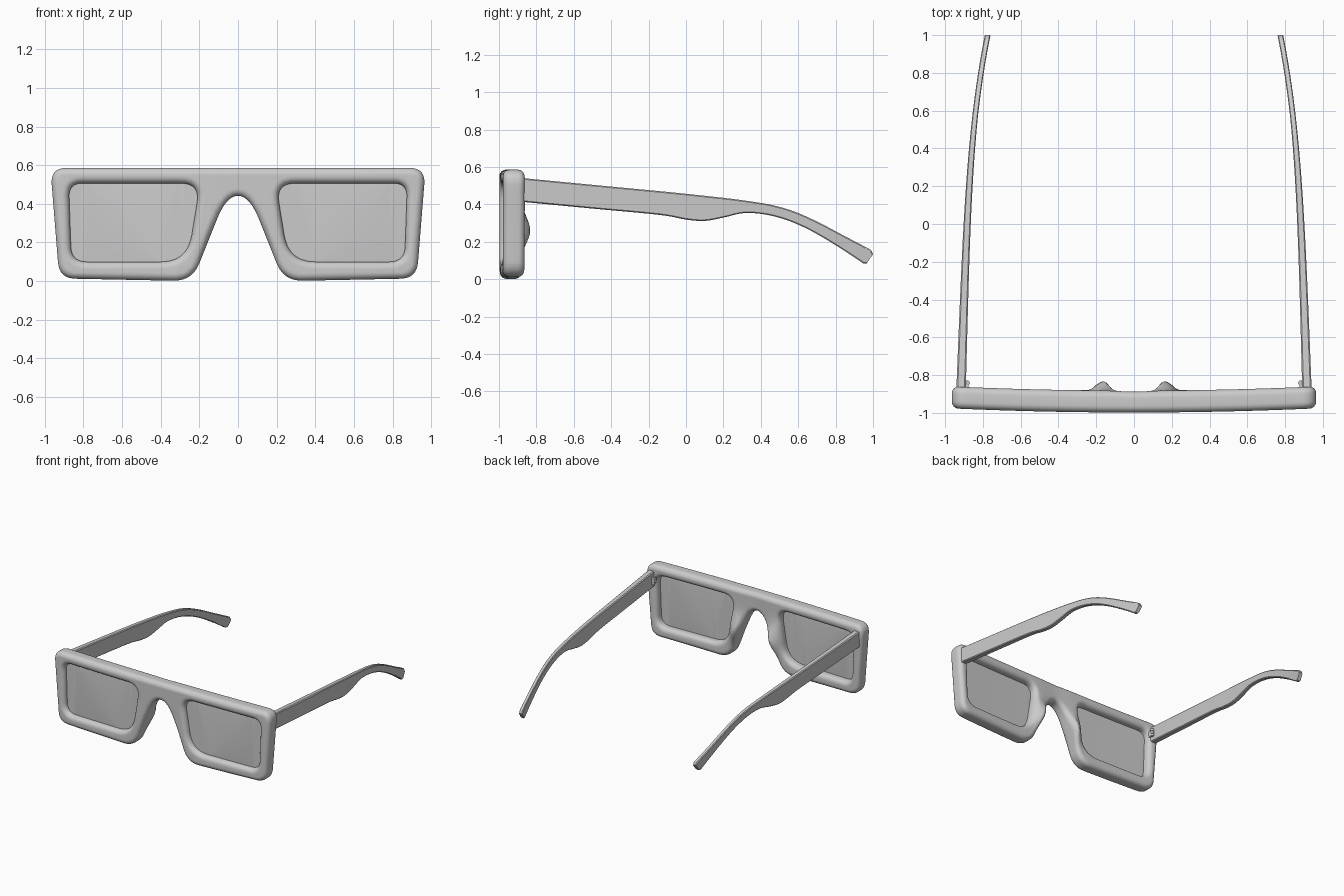
import bpy, bmesh, math
from mathutils import Vector

if "Cube" in bpy.data.objects:
    bpy.data.objects.remove(bpy.data.objects["Cube"])

FRONT, BACK = -0.998, -0.882


def finish(bm, name, angle=30):
    bmesh.ops.recalc_face_normals(bm, faces=bm.faces[:])
    me = bpy.data.meshes.new(name)
    bm.to_mesh(me)
    bm.free()
    ob = bpy.data.objects.new(name, me)
    bpy.context.collection.objects.link(ob)
    bpy.ops.object.select_all(action='DESELECT')
    ob.select_set(True)
    bpy.context.view_layer.objects.active = ob
    bpy.ops.object.shade_smooth_by_angle(angle=math.radians(angle))
    return ob


def rounded(pts, n=10):
    """Polygon of (x, z, corner size) -> smooth closed loop."""
    out = []
    for i, (x, z, d) in enumerate(pts):
        p = Vector((x, z))
        ends = []
        for q in (pts[i - 1], pts[(i + 1) % len(pts)]):
            e = Vector(q[:2]) - p
            ends.append(p + e.normalized() * min(d, e.length * 0.49))
        a, b = ends
        for k in range(n + 1):
            t = k / n
            out.append(a * (1 - t) ** 2 + p * 2 * t * (1 - t) + b * t * t)
    return out


def offset(loop, d):
    """Move a counter-clockwise loop inwards by d."""
    out = []
    for i, p in enumerate(loop):
        e1 = (p - loop[i - 1]).normalized()
        e2 = (loop[(i + 1) % len(loop)] - p).normalized()
        n1, n2 = Vector((-e1.y, e1.x)), Vector((-e2.y, e2.x))
        m = (n1 + n2).normalized()
        out.append(p + m * (d / max(0.3, m.dot(n1))))
    return out


def slab(name, loops, y0, y1, r, nose=False):
    """Rounded-edge plate from outlines (loop, +1 outer / -1 hole), gently wrapped."""
    bm = bmesh.new()
    seg = 6
    prof = [(r * (1 - math.sin(a)), r * (1 - math.cos(a)))
            for a in (math.pi / 2 * (1 - k / seg) for k in range(seg + 1))]
    prof = [(r * (1 - math.sin(k / seg * math.pi / 2)),
             r * (1 - math.cos(k / seg * math.pi / 2))) for k in range(seg + 1)]
    stations = [(i, y0 + h) for i, h in prof] + [(i, y1 - h) for i, h in reversed(prof)]
    caps = [[], []]
    for loop, sign in loops:
        rings = [[bm.verts.new((p.x, y, p.y)) for p in offset(loop, sign * i)]
                 for i, y in stations]
        n = len(loop)
        for a, b in zip(rings, rings[1:]):
            for k in range(n):
                j = (k + 1) % n
                bm.faces.new((a[k], a[j], b[j], b[k]))
        for cap, ring in zip(caps, (rings[0], rings[-1])):
            cap += [bm.edges.get((ring[k], ring[(k + 1) % n])) for k in range(n)]
    for cap in caps:
        bmesh.ops.triangle_fill(bm, use_beauty=True, edges=cap, normal=(0, 1, 0))
    # slice finely so the plate can bend
    cuts = [(Vector((k * 0.03, 0, 0)), Vector((1, 0, 0))) for k in range(-32, 33)]
    if nose:
        cuts += [(Vector((0, 0, k * 0.04)), Vector((0, 0, 1))) for k in range(1, 15)]
    for co, no in cuts:
        bmesh.ops.bisect_plane(bm, geom=bm.verts[:] + bm.edges[:] + bm.faces[:],
                               dist=1e-5, plane_co=co, plane_no=no)
    for v in bm.verts:
        x, y, z = v.co
        v.co.y += 0.022 * (x / 0.965) ** 2
        if nose:  # nose pads swell from the back face
            w = max(0, min(1, (y - y0) / (y1 - y0)))
            pad = math.exp(-((abs(x) - 0.155) / 0.06) ** 2 - ((z - 0.25) / 0.11) ** 2)
            v.co.y += w * (0.052 * pad - 0.006 * math.exp(-(x / 0.1) ** 2))
    return finish(bm, name)


def mirrored(pts):
    return [(-x, z, d) for x, z, d in reversed(pts)]


# front frame with two lens openings
half = [(0.06, 0.441, 0.13), (0.237, 0.0, 0.1), (0.925, 0.014, 0.085), (0.971, 0.586, 0.085)]
eye = [(0.196, 0.506, 0.1), (0.262, 0.10, 0.14), (0.862, 0.10, 0.08), (0.876, 0.506, 0.07)]
outer = rounded(half + mirrored(half))
eyes = {"right": rounded(eye), "left": rounded(mirrored(eye))}
slab("front_frame", [(outer, 1)] + [(e, -1) for e in eyes.values()], FRONT, BACK, 0.036, True)

# lenses seated in the openings
for side, loop in eyes.items():
    slab(side + "_lens", [(offset(loop, -0.008), 1)], -0.956, -0.940, 0.003)

# temple arms: top edge (y, z) and bottom edge (y, z) at each station
STATIONS = [
    (-.875, .541, -.875, .414), (-.5, .505, -.5, .378), (-.14, .471, -.14, .344),
    (.02, .455, .0, .319), (.13, .443, .10, .312), (.23, .432, .20, .330),
    (.34, .417, .31, .354), (.46, .397, .43, .345), (.58, .362, .55, .312),
    (.71, .304, .67, .258), (.85, .230, .80, .182), (.965, .170, .92, .104),
    (.988, .157, .945, .086), (1.0, .134, .966, .085)]


def spline(rows, n=5):
    out = []
    for i in range(len(rows) - 1):
        p = [rows[max(0, min(len(rows) - 1, i + k))] for k in (-1, 0, 1, 2)]
        for s in range(n):
            t = s / n
            row = []
            for a, b, c, d in zip(*p):
                # tangents scaled to the uneven spacing stay gentle
                row.append(0.5 * (2 * b + (c - a) * t + (2 * a - 5 * b + 4 * c - d) * t * t
                                  + (3 * b - a - 3 * c + d) * t ** 3))
            out.append(row)
    return out + [rows[-1]]


def arm_point(u, v, row):
    yt, zt, yb, zb = row
    y, z = yt + (yb - yt) * u, zt + (zb - zt) * u
    t = (y + 0.86) / 1.86
    x_out = 0.94 - 0.04 * (y + 0.86) - 0.076 * t ** 4
    thick = 0.05 - 0.02 * min(1, max(0, t * 1.3))
    return x_out - thick * v, y, z


for side, s in (("right", 1), ("left", -1)):
    bm = bmesh.new()
    rings = []
    for row in spline(STATIONS):
        c = 0.006 / math.hypot(row[0] - row[2], row[1] - row[3])
        e = 0.15
        sec = [(c, 0), (0, e), (0, 1 - e), (c, 1), (1 - c, 1), (1, 1 - e), (1, e), (1 - c, 0)]
        ring = []
        for u, v in sec:
            x, y, z = arm_point(u, v, row)
            ring.append(bm.verts.new((s * x, y, z)))
        rings.append(ring)
    for a, b in zip(rings, rings[1:]):
        for k in range(8):
            j = (k + 1) % 8
            bm.faces.new((a[k], a[j], b[j], b[k]))
    bm.faces.new(rings[0])
    bm.faces.new(rings[-1])
    finish(bm, side + "_temple_arm")

    # hinge: leaf plate and stacked barrel knuckles
    bm = bmesh.new()
    leaf = bmesh.ops.create_cube(bm, size=1)["verts"]
    for v in leaf:
        v.co = Vector((s * 0.883 + v.co.x * 0.016, -0.858 + v.co.y * 0.036, 0.475 + v.co.z * 0.05))
    for k in (-1, 0, 1):
        knuckle = bmesh.ops.create_cone(bm, cap_ends=True, segments=16, radius1=0.013,
                                        radius2=0.013, depth=0.018)["verts"]
        bmesh.ops.translate(bm, verts=knuckle, vec=(s * 0.882, -0.841, 0.475 + k * 0.02))
    finish(bm, side + "_hinge")
